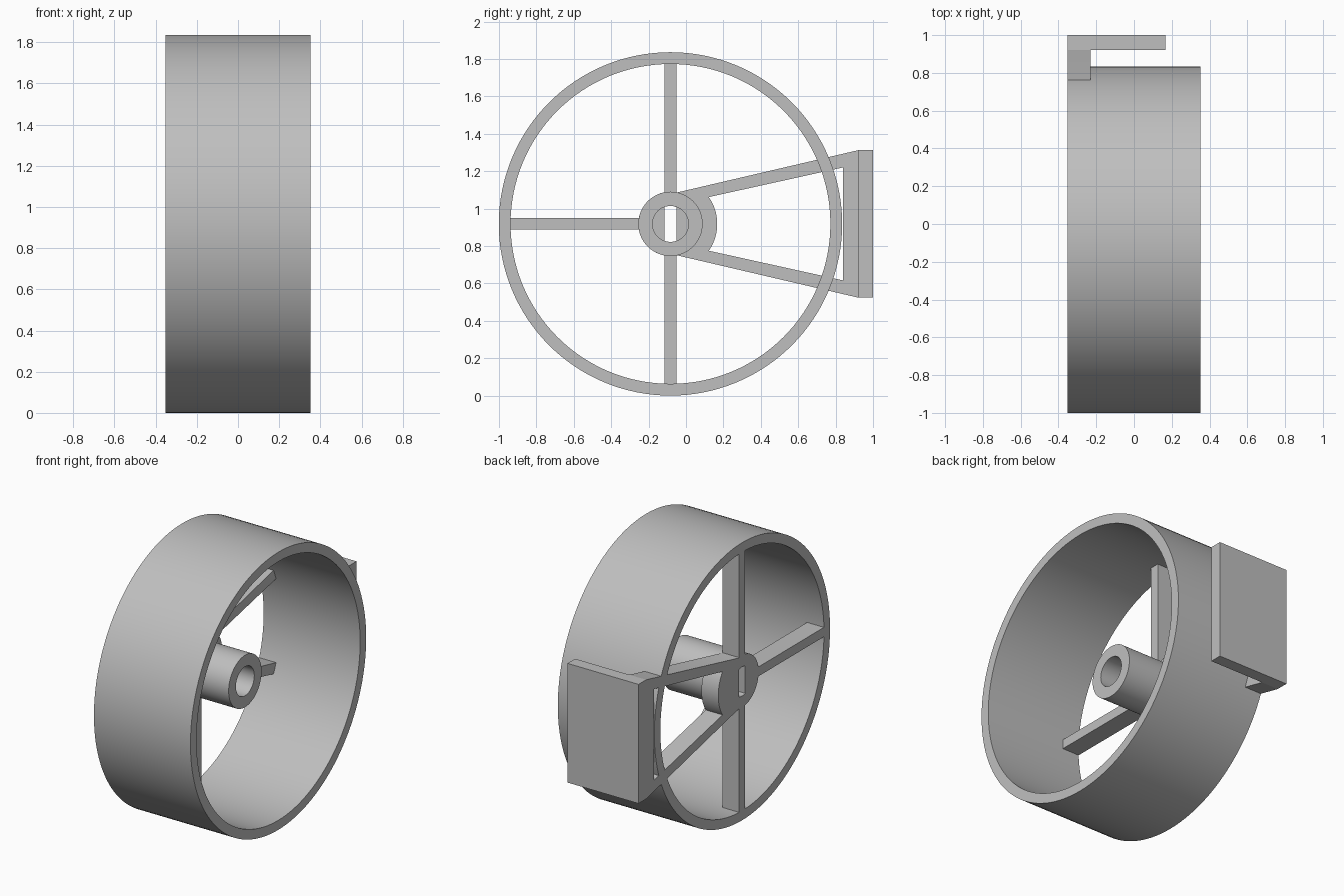
import bpy, bmesh, math
from mathutils import Matrix

cube = bpy.data.objects.get("Cube")
if cube:
    bpy.data.objects.remove(cube, do_unlink=True)

grey = bpy.data.materials.new("plain grey")
grey.use_nodes = True
COLOUR = (0.52, 0.52, 0.52, 1)
grey.diffuse_color = COLOUR
grey.node_tree.nodes["Principled BSDF"].inputs["Base Color"].default_value = COLOUR

CY, CZ = -0.083, 0.918            # wheel axle in the side plane
RIM, RIM_IN = 0.918, 0.855
HUB, BORE, FAN = 0.172, 0.096, 0.25
X0, X1, XW = -0.353, 0.353, -0.23  # outer faces and inner face of the web


def arc(r, a0=0.0, a1=360.0, n=128):
    """Points (y, z) on an arc about the axle; a full turn drops its last point."""
    last = n if a1 - a0 == 360 else n + 1
    angles = [math.radians(a0 + (a1 - a0) * i / n) for i in range(last)]
    return [(CY + r * math.cos(a), CZ + r * math.sin(a)) for a in angles]


def mirrored(points):
    """Reflect points below the axle, in reverse order."""
    return [(y, 2 * CZ - z) for y, z in reversed(points)]


def rect(y0, y1, z0, z1):
    return [(y0, z0), (y1, z0), (y1, z1), (y0, z1)]


def extrude(name, loops, x0, x1):
    """Fill side-plane loops (inner loops become holes) and extrude along x."""
    curve = bpy.data.curves.new(name, 'CURVE')
    curve.dimensions = '2D'
    curve.fill_mode = 'BOTH'
    curve.extrude = (x1 - x0) / 2
    for pts in loops:
        s = curve.splines.new('POLY')
        s.points.add(len(pts) - 1)
        for p, (y, z) in zip(s.points, pts):
            p.co = (y, z, 0, 1)
        s.use_cyclic_u = True
    tmp = bpy.data.objects.new(name + " profile", curve)
    bpy.context.collection.objects.link(tmp)
    mesh = bpy.data.meshes.new_from_object(
        tmp.evaluated_get(bpy.context.evaluated_depsgraph_get()))
    bpy.data.objects.remove(tmp, do_unlink=True)
    bpy.data.curves.remove(curve)

    # Turn the profile into the side plane and weld it
    mesh.transform(Matrix.Translation(((x0 + x1) / 2, 0, 0)) @
                   Matrix(((0, 0, 1, 0), (1, 0, 0, 0), (0, 1, 0, 0), (0, 0, 0, 1))))
    bm = bmesh.new()
    bm.from_mesh(mesh)
    bmesh.ops.remove_doubles(bm, verts=bm.verts, dist=1e-5)
    bmesh.ops.recalc_face_normals(bm, faces=bm.faces)
    bm.to_mesh(mesh)
    bm.free()
    mesh.materials.clear()
    mesh.materials.append(grey)
    mesh.shade_smooth()
    mesh.set_sharp_from_angle(angle=math.radians(30))
    mesh.name = name
    obj = bpy.data.objects.new(name, mesh)
    bpy.context.collection.objects.link(obj)
    return obj


# Wheel rim and hollow hub
extrude("rim", [arc(RIM), arc(RIM_IN)], X0, X1)
extrude("hub", [arc(HUB, n=64), arc(BORE, n=64)], XW, 0.11)

# Web: hub end, two arms and a post, with a window and a flat-sided axle slot
arm_top = [(0.92, 1.312)]
outline = mirrored(arm_top) + arm_top + arc(HUB, 78, 282, 48)
window_top = [(0.84, 1.22)]
fan_edge = arc(FAN, -35, 35, 24)
window = mirrored(window_top) + window_top + fan_edge[::-1]
flat = math.degrees(math.acos(0.031 / BORE))
slot = arc(BORE, flat, 180 - flat, 8) + arc(BORE, 180 + flat, 360 - flat, 8)
extrude("arm_bracket", [outline, window, slot], X0, XW)

# Spokes from hub to rim
W = 0.031
reach, start = RIM_IN + 0.02, HUB - 0.01
extrude("upper_spoke", [rect(CY - W, CY + W, CZ + start, CZ + reach)], X0, XW)
extrude("lower_spoke", [rect(CY - W, CY + W, CZ - reach, CZ - start)], X0, XW)
extrude("front_spoke", [rect(CY - reach, CY - start, CZ - W, CZ + W)], X0, XW)

# Mounting plate behind the wheel
extrude("back_plate", [rect(0.92, 1.0, 2 * CZ - 1.312, 1.312)], X0, 0.167)
